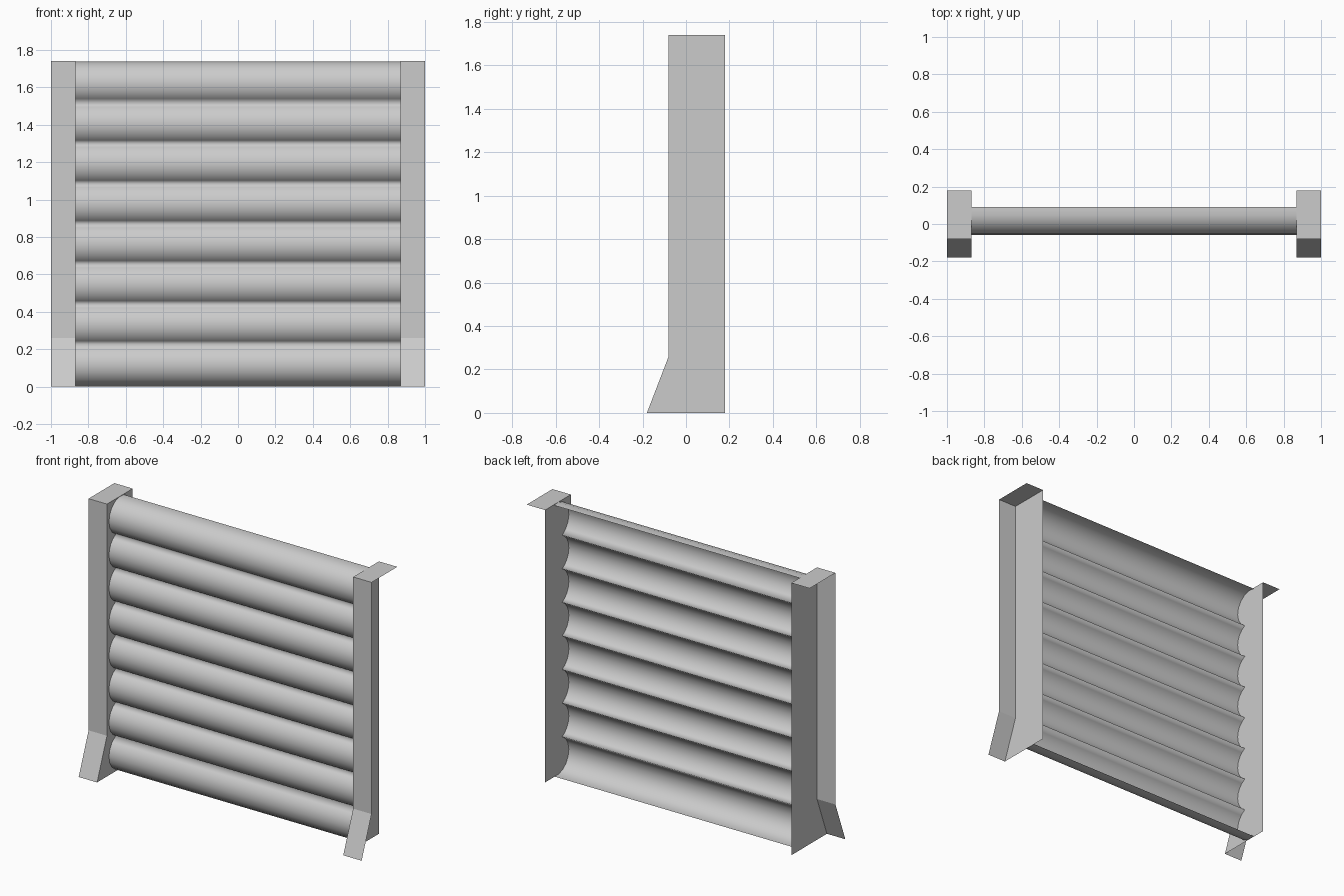
import bpy
import bmesh
import math

cube = bpy.data.objects.get("Cube")
if cube:
    bpy.data.objects.remove(cube, do_unlink=True)

HEIGHT = 1.74
WALL_X = 0.87
ROLLS = 8
RADIUS = 0.119
PITCH = (HEIGHT - 2 * RADIUS) / (ROLLS - 1)
CENTRE_Y = 0.059

grey = bpy.data.materials.new("light_grey")
grey.use_nodes = True
colour = (0.6, 0.6, 0.6, 1)
grey.diffuse_color = colour
grey.node_tree.nodes["Principled BSDF"].inputs["Base Color"].default_value = colour


def finish(bm, name):
    mesh = bpy.data.meshes.new(name)
    bm.to_mesh(mesh)
    bm.free()
    mesh.materials.append(grey)
    obj = bpy.data.objects.new(name, mesh)
    bpy.context.collection.objects.link(obj)
    return obj


def sheet(bm, profile, x0, x1):
    """Sweep a (y, z) profile, listed top to bottom, across x."""
    rows = [[bm.verts.new((x, y, z)) for x in (x0, x1)] for y, z in profile]
    for (a, b), (c, d) in zip(rows, rows[1:]):
        bm.faces.new((a, c, d, b))


# Corrugated panel: stacked round ridges, curled back at top and bottom
cusp = math.asin(PITCH / 2 / RADIUS)
curl = math.radians(105)
steps = 8
profile = []
for i in range(ROLLS):
    centre_z = HEIGHT - RADIUS - i * PITCH
    start = curl if i == 0 else cusp
    end = -curl if i == ROLLS - 1 else -cusp
    for k in range(0 if i == 0 else 1, steps + 1):
        a = start + (end - start) * k / steps
        profile.append((CENTRE_Y - RADIUS * math.cos(a),
                        centre_z + RADIUS * math.sin(a)))
bm = bmesh.new()
sheet(bm, profile, -WALL_X, WALL_X)
panel = finish(bm, "corrugated_panel")
for poly in panel.data.polygons:
    poly.use_smooth = True

# Posts: open folded sheets with a cap, a front, a kicked foot and an inner wall
back, front, toe, kick_z = 0.18, -0.08, -0.18, 0.26
outline = [(back, HEIGHT), (front, HEIGHT), (front, kick_z), (toe, 0)]
for side, name in ((-1, "right_post"), (1, "left_post")):
    bm = bmesh.new()
    sheet(bm, outline, *sorted((side * WALL_X, side)))
    wall = [bm.verts.new((side * WALL_X, y, z)) for y, z in outline + [(back, 0)]]
    bm.faces.new(wall if side < 0 else wall[::-1])
    bmesh.ops.remove_doubles(bm, verts=bm.verts, dist=0.0001)
    finish(bm, name)
